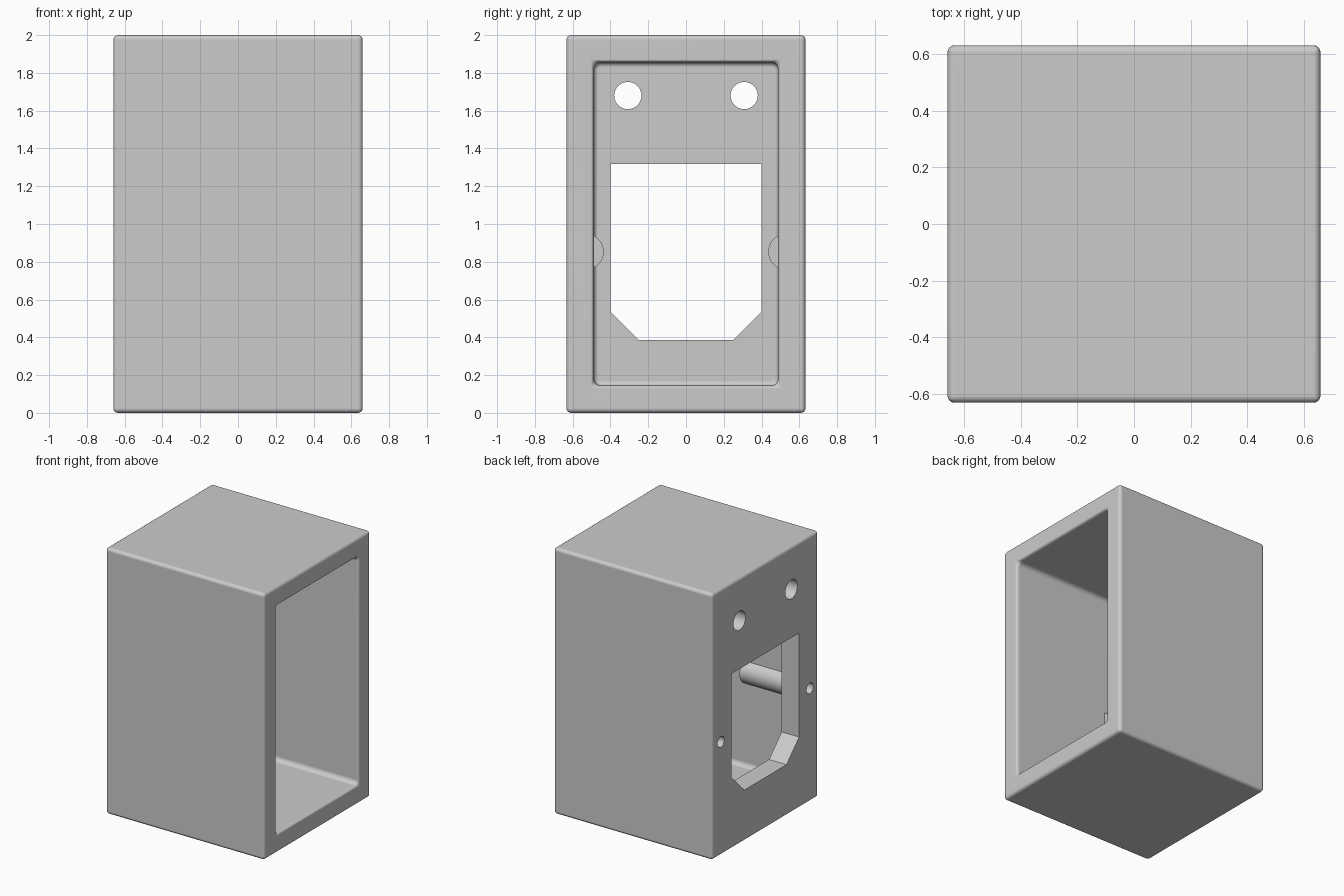
import bpy
import bmesh
from math import radians
from mathutils import Matrix, Vector

WIDTH, DEPTH, HEIGHT = 1.32, 1.265, 2.0
WALL = 0.145
ROUND = 0.027
BACK = -WIDTH / 2          # outer face of the panel with the holes
SCREW_Y, SCREW_Z = 0.528, 0.853

cube = bpy.data.objects.get("Cube")
if cube:
    bpy.data.objects.remove(cube, do_unlink=True)

grey = bpy.data.materials.new("light_grey")
grey.use_nodes = True
grey.diffuse_color = (0.6, 0.6, 0.6, 1)
grey.node_tree.nodes["Principled BSDF"].inputs["Base Color"].default_value = (0.6, 0.6, 0.6, 1)


def make_object(name, bm):
    bmesh.ops.recalc_face_normals(bm, faces=bm.faces)
    mesh = bpy.data.meshes.new(name)
    bm.to_mesh(mesh)
    bm.free()
    mesh.materials.append(grey)
    obj = bpy.data.objects.new(name, mesh)
    bpy.context.collection.objects.link(obj)
    return obj


def rod(name, y, z, radius, x0, x1, sides=48):
    """Cylinder along x from x0 to x1."""
    bm = bmesh.new()
    place = Matrix.Translation(((x0 + x1) / 2, y, z)) @ Matrix.Rotation(radians(90), 4, "Y")
    bmesh.ops.create_cone(bm, cap_ends=True, segments=sides, radius1=radius,
                          radius2=radius, depth=x1 - x0, matrix=place)
    return make_object(name, bm)


def prism(name, profile, x0, x1):
    """Profile of (y, z) points extended along x."""
    bm = bmesh.new()
    face = bm.faces.new([bm.verts.new((x0, y, z)) for y, z in profile])
    new = bmesh.ops.extrude_face_region(bm, geom=[face])["geom"]
    verts = [v for v in new if isinstance(v, bmesh.types.BMVert)]
    bmesh.ops.translate(bm, verts=verts, vec=(x1 - x0, 0, 0))
    return make_object(name, bm)


def apply(obj, mod):
    bpy.context.view_layer.objects.active = obj
    bpy.ops.object.modifier_apply(modifier=mod.name)


def combine(obj, tool, operation):
    mod = obj.modifiers.new(operation.lower(), "BOOLEAN")
    mod.operation, mod.solver, mod.object = operation, "EXACT", tool
    apply(obj, mod)
    bpy.data.objects.remove(tool, do_unlink=True)


def is_cavity_corner(edge):
    a, b = (v.co for v in edge.verts)
    return abs(a.x - b.x) > 1 and abs(a.y) < DEPTH / 2 - WALL / 2


# Hollow box, open on the +x side
bm = bmesh.new()
bmesh.ops.create_cube(bm, size=1)
bmesh.ops.scale(bm, vec=(WIDTH, DEPTH, HEIGHT), verts=bm.verts)
bmesh.ops.translate(bm, vec=(0, 0, HEIGHT / 2), verts=bm.verts)
bm.normal_update()
mouth = next(f for f in bm.faces if f.normal.x > 0.9)
bmesh.ops.inset_region(bm, faces=[mouth], thickness=WALL, use_even_offset=True)
inner = bmesh.ops.extrude_discrete_faces(bm, faces=[mouth])["faces"][0]
bmesh.ops.translate(bm, vec=Vector((WALL - WIDTH, 0, 0)), verts=inner.verts)

# Round the cavity's long corners first, so the lip follows a rounded outline
bmesh.ops.bevel(bm, geom=[e for e in bm.edges if is_cavity_corner(e)], offset=0.035,
                segments=4, profile=0.5, affect="EDGES")
housing = make_object("housing", bm)

# Rounded edges outside, at the lip and at the cavity's end
bevel = housing.modifiers.new("rounding", "BEVEL")
bevel.width, bevel.segments, bevel.limit_method = ROUND, 4, "ANGLE"
apply(housing, bevel)

# Screw bosses half sunk in the side walls, then their holes and the round holes
for side in (-1, 1):
    combine(housing, rod("boss", side * SCREW_Y, SCREW_Z, 0.093, BACK + 0.08, -0.14), "UNION")
for side in (-1, 1):
    combine(housing, rod("screw_cutter", side * SCREW_Y, SCREW_Z, 0.04, BACK - 0.1, -0.22, 32),
            "DIFFERENCE")
    combine(housing, rod("round_cutter", side * 0.308, 1.68, 0.072, BACK - 0.1, BACK + 0.3),
            "DIFFERENCE")

# Socket window with two cut lower corners
right_half = [(0.25, 0.385), (0.4, 0.535), (0.4, 1.317)]
window = right_half + [(-y, z) for y, z in reversed(right_half)]
combine(housing, prism("window_cutter", window, BACK - 0.1, BACK + 0.3), "DIFFERENCE")

# Smooth roundings, flat panels
bpy.ops.object.select_all(action="DESELECT")
housing.select_set(True)
bpy.context.view_layer.objects.active = housing
bpy.ops.object.shade_smooth_by_angle(angle=radians(30))
normals = housing.modifiers.new("flat_panels", "WEIGHTED_NORMAL")
normals.keep_sharp = True
